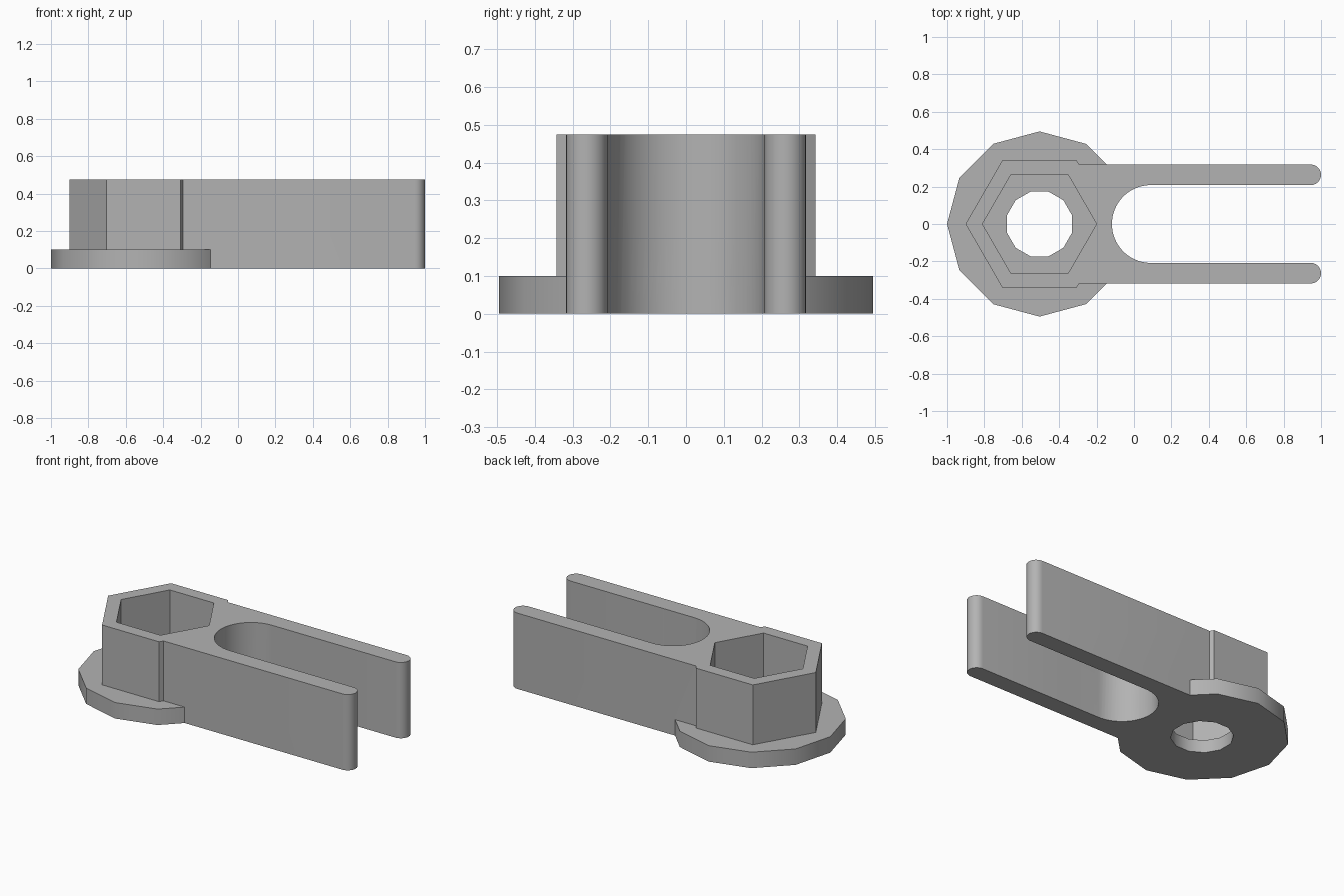
import bpy, bmesh
from math import pi, cos, sin, radians

cube = bpy.data.objects.get("Cube")
if cube:
    bpy.data.objects.remove(cube, do_unlink=True)

grey = bpy.data.materials.new("plain grey")
grey.use_nodes = True
colour = (0.45, 0.45, 0.45, 1)
grey.diffuse_color = colour
grey.node_tree.nodes["Principled BSDF"].inputs["Base Color"].default_value = colour

HEAD_X = -0.505
HEIGHT = 0.475


def arc(cx, cy, r, start, end, steps):
    """Points along an arc, angles in degrees."""
    angles = [radians(start + (end - start) * i / steps) for i in range(steps + 1)]
    return [(cx + r * cos(a), cy + r * sin(a)) for a in angles]


def polygon(r, sides, turn=0):
    """Regular polygon around the head axis."""
    return arc(HEAD_X, 0, r, turn, turn + 360, sides)[:-1]


def prism(name, points, z0, z1):
    """Extrude a flat outline from z0 to z1."""
    bm = bmesh.new()
    face = bm.faces.new([bm.verts.new((x, y, z0)) for x, y in points])
    top = bmesh.ops.extrude_face_region(bm, geom=[face])["geom"]
    verts = [v for v in top if isinstance(v, bmesh.types.BMVert)]
    bmesh.ops.translate(bm, verts=verts, vec=(0, 0, z1 - z0))
    bmesh.ops.recalc_face_normals(bm, faces=bm.faces)
    mesh = bpy.data.meshes.new(name)
    bm.to_mesh(mesh)
    bm.free()
    mesh.materials.append(grey)
    obj = bpy.data.objects.new(name, mesh)
    bpy.context.collection.objects.link(obj)
    return obj


def combine(target, other, operation):
    """Apply a boolean and remove the tool object."""
    bpy.context.view_layer.objects.active = target
    mod = target.modifiers.new(operation, "BOOLEAN")
    mod.operation, mod.object, mod.solver = operation, other, "EXACT"
    bpy.ops.object.modifier_apply(modifier=mod.name)
    bpy.data.objects.remove(other, do_unlink=True)


# Forked body outline: two round-tipped arms joined by a round slot end
INNER, OUTER = 0.208, 0.318
mid, tip = (INNER + OUTER) / 2, (OUTER - INNER) / 2
outline = [(-0.4, -OUTER)]
outline += arc(1 - tip, -mid, tip, -90, 90, 12)
outline += arc(0.09, 0, INNER, 270, 90, 32)
outline += arc(1 - tip, mid, tip, -90, 90, 12)
outline += [(-0.4, OUTER)]
bracket = prism("forked_bracket", outline, 0, HEIGHT)

# Hexagonal socket wall and twelve-sided base flange
combine(bracket, prism("socket_wall", polygon(0.395, 6), 0, HEIGHT), "UNION")
combine(bracket, prism("base_flange", polygon(0.495, 12), 0, 0.1), "UNION")

# Slot clearance past the flange and socket corner
slot = arc(0.09, 0, INNER, 270, 90, 32) + [(0.3, INNER), (0.3, -INNER)]
combine(bracket, prism("slot_cutter", slot, -0.1, HEIGHT + 0.1), "DIFFERENCE")

# Hexagonal pocket and bolt hole
combine(bracket, prism("pocket_cutter", polygon(0.305, 6), 0.08, HEIGHT + 0.1), "DIFFERENCE")
combine(bracket, prism("hole_cutter", polygon(0.18, 12, 15), -0.1, 0.2), "DIFFERENCE")

# Smooth the rounded walls, keep the corners sharp
bpy.ops.object.select_all(action="DESELECT")
bracket.select_set(True)
bpy.context.view_layer.objects.active = bracket
bpy.ops.object.shade_smooth_by_angle(angle=radians(35))
